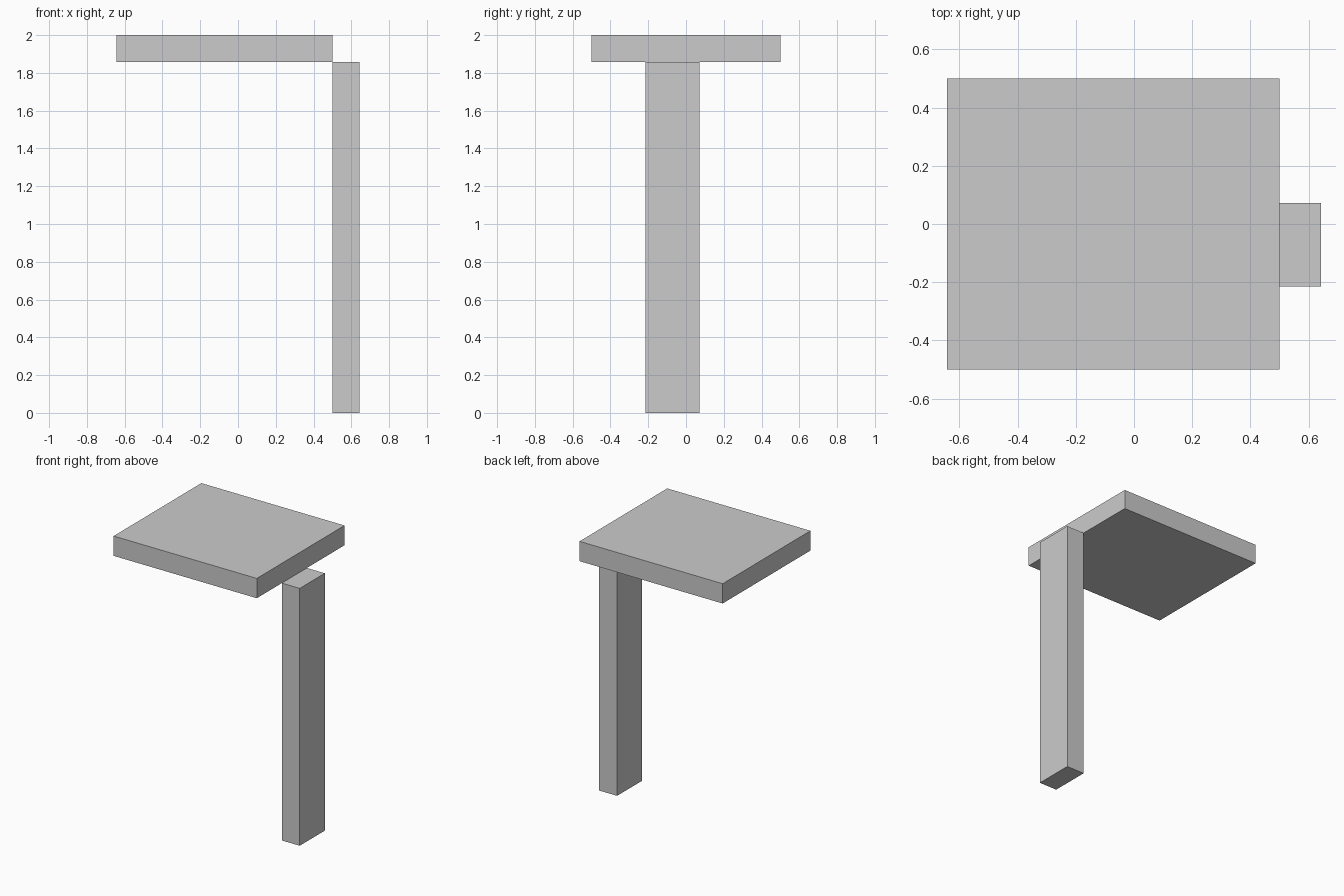
import bpy

if "Cube" in bpy.data.objects:
    bpy.data.objects.remove(bpy.data.objects["Cube"])

U = 1 / 7  # module: board thickness


def box(name, lo, hi):
    """Axis-aligned box between two corners."""
    bpy.ops.mesh.primitive_cube_add(size=1, location=[(a + b) / 2 for a, b in zip(lo, hi)])
    ob = bpy.context.object
    ob.name = name
    ob.scale = [b - a for a, b in zip(lo, hi)]
    bpy.ops.object.transform_apply(location=False, rotation=False, scale=True)
    return ob


# Flat slab on top
box("top_slab", (-4.5 * U, -3.5 * U, 13 * U), (3.5 * U, 3.5 * U, 14 * U))

# Single post beside and below the slab's right edge
box("support_post", (3.5 * U, -1.5 * U, 0), (4.5 * U, 0.5 * U, 13 * U))
